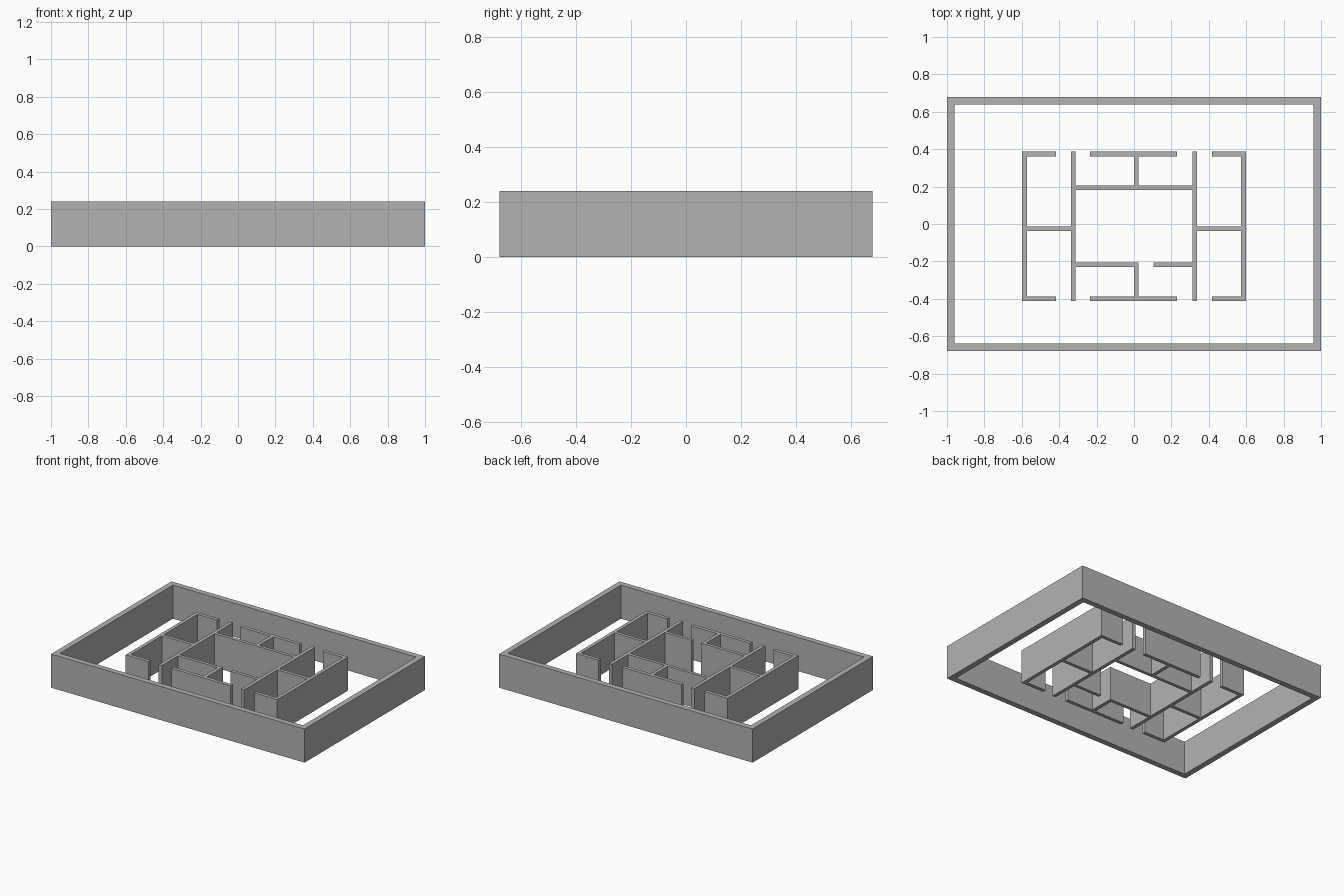
import bpy, bmesh

if "Cube" in bpy.data.objects:
    bpy.data.objects.remove(bpy.data.objects["Cube"], do_unlink=True)

HEIGHT = 0.24
GREY = (0.45, 0.45, 0.45, 1)

mat = bpy.data.materials.new("wall_grey")
mat.use_nodes = True
mat.diffuse_color = GREY
mat.node_tree.nodes["Principled BSDF"].inputs["Base Color"].default_value = GREY


def build_walls(name, rects):
    """Merge plan rectangles (x0, x1, y0, y1) into one outline and raise it."""
    xs = sorted({v for r in rects for v in r[:2]})
    ys = sorted({v for r in rects for v in r[2:]})
    bm = bmesh.new()
    for xa, xb in zip(xs, xs[1:]):
        for ya, yb in zip(ys, ys[1:]):
            cx, cy = (xa + xb) / 2, (ya + yb) / 2
            if any(r[0] < cx < r[1] and r[2] < cy < r[3] for r in rects):
                bm.faces.new([bm.verts.new((x, y, 0)) for x, y in
                              ((xa, ya), (xb, ya), (xb, yb), (xa, yb))])
    bmesh.ops.remove_doubles(bm, verts=bm.verts, dist=0.0001)
    # Raise the plan, keeping the underside closed
    ext = bmesh.ops.extrude_face_region(bm, geom=bm.faces[:], use_keep_orig=True)
    top = [g for g in ext["geom"] if isinstance(g, bmesh.types.BMVert)]
    bmesh.ops.translate(bm, verts=top, vec=(0, 0, HEIGHT))
    bmesh.ops.recalc_face_normals(bm, faces=bm.faces)
    mesh = bpy.data.meshes.new(name)
    bm.to_mesh(mesh)
    bm.free()
    mesh.materials.append(mat)
    obj = bpy.data.objects.new(name, mesh)
    bpy.context.collection.objects.link(obj)


# Boundary wall around the plot
X, Y, T = 1.0, 0.678, 0.04
build_walls("boundary_wall", [
    (-X, X, -Y, T - Y), (-X, X, Y - T, Y),
    (-X, T - X, -Y, Y), (X - T, X, -Y, Y)])

# House walls: thickness, outer faces and partition lines
W = 0.025
BACK, FRONT = 0.387, -0.412
SIDE, INNER = 0.598, 0.337
house = []
for s in (-1, 1):
    def across(a, b, y0, y1):
        house.append((min(s * a, s * b), max(s * a, s * b), y0, y1))
    across(SIDE - W, SIDE, FRONT, BACK)          # side wall
    across(INNER - W, INNER, FRONT, BACK)        # long partition
    across(INNER - W, SIDE, -0.038, -0.014)      # wall between side rooms
    for y0 in (FRONT, BACK - W):                 # front and back stubs
        across(0.418, SIDE, y0, y0 + W)

for y0 in (FRONT, BACK - W):                     # middle front and back walls
    house.append((-0.235, 0.23, y0, y0 + W))
house += [
    (-INNER, INNER, 0.183, 0.206),               # hall back wall
    (-INNER, W, -0.23, -0.207),                  # hall front wall, beside door
    (0.103, INNER, -0.23, -0.207),
    (0, W, 0.183, BACK),                         # short dividers
    (0, W, FRONT, -0.207),
]
build_walls("house_walls", house)
